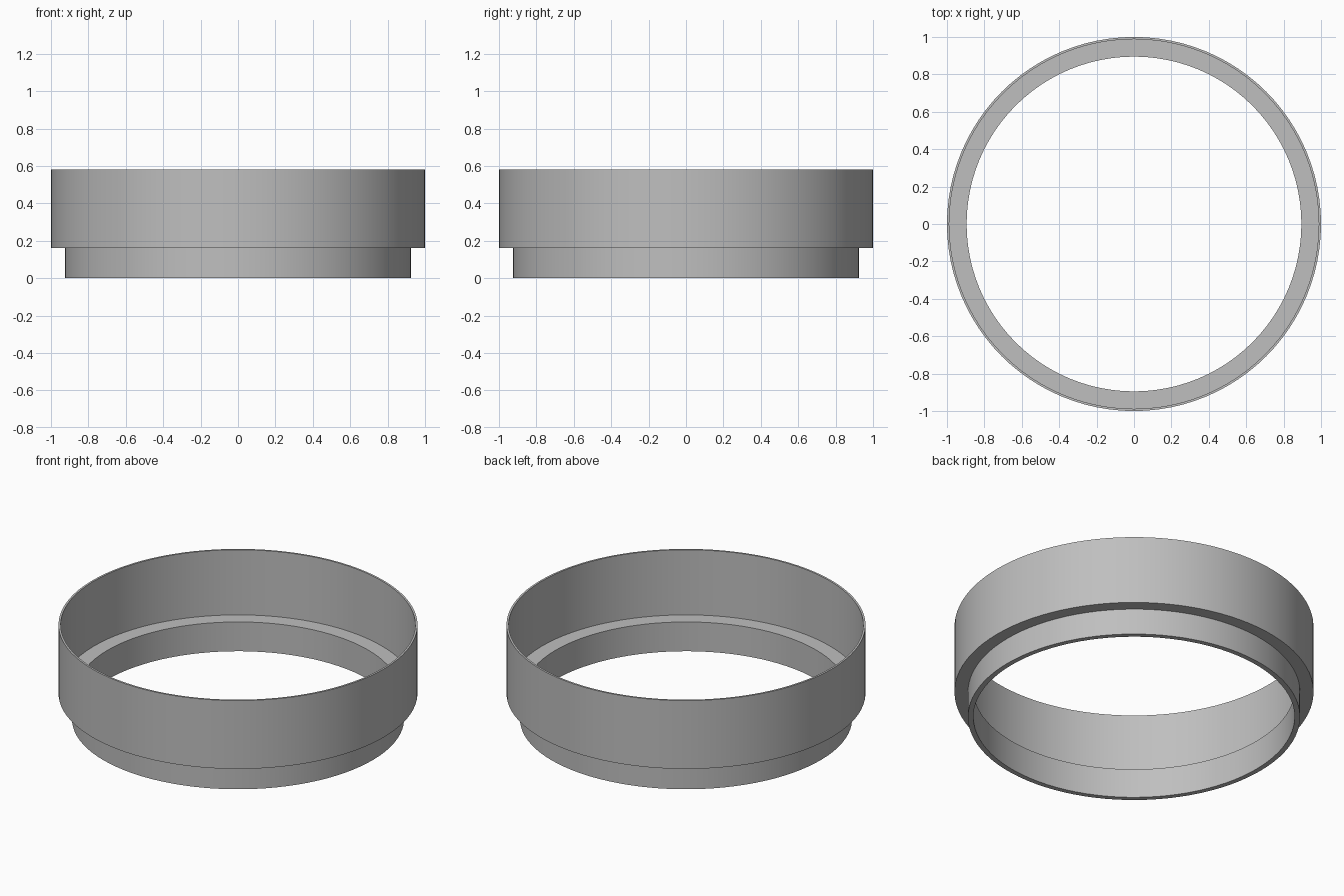
import bpy
import bmesh
from math import cos, sin, tau, radians

cube = bpy.data.objects.get("Cube")
if cube:
    bpy.data.objects.remove(cube, do_unlink=True)

SEGMENTS = 96

# Plain grey material
grey = bpy.data.materials.new("grey")
grey.use_nodes = True
colour = (0.52, 0.52, 0.52, 1)
grey.diffuse_color = colour
grey.node_tree.nodes["Principled BSDF"].inputs["Base Color"].default_value = colour


def lathe(name, profile, material):
    """Revolve a closed (radius, height) profile around z."""
    bm = bmesh.new()
    rings = []
    for i in range(SEGMENTS):
        a = tau * i / SEGMENTS
        rings.append([bm.verts.new((r * cos(a), r * sin(a), z)) for r, z in profile])
    n = len(profile)
    for i, ring in enumerate(rings):
        following = rings[(i + 1) % SEGMENTS]
        for j in range(n):
            k = (j + 1) % n
            bm.faces.new((ring[j], following[j], following[k], ring[k]))
    bmesh.ops.recalc_face_normals(bm, faces=bm.faces)
    mesh = bpy.data.meshes.new(name)
    bm.to_mesh(mesh)
    bm.free()
    mesh.materials.append(material)
    obj = bpy.data.objects.new(name, mesh)
    bpy.context.collection.objects.link(obj)
    bpy.ops.object.select_all(action="DESELECT")
    obj.select_set(True)
    bpy.context.view_layer.objects.active = obj
    bpy.ops.object.shade_smooth_by_angle(angle=radians(30))
    return obj


# Thin upper wall, inner ledge and narrower lower collar
lathe("stepped_ring", [
    (0.925, 0), (0.925, 0.16), (1, 0.16), (1, 0.58),
    (0.988, 0.58), (0.988, 0.18), (0.895, 0.18), (0.895, 0),
], grey)
